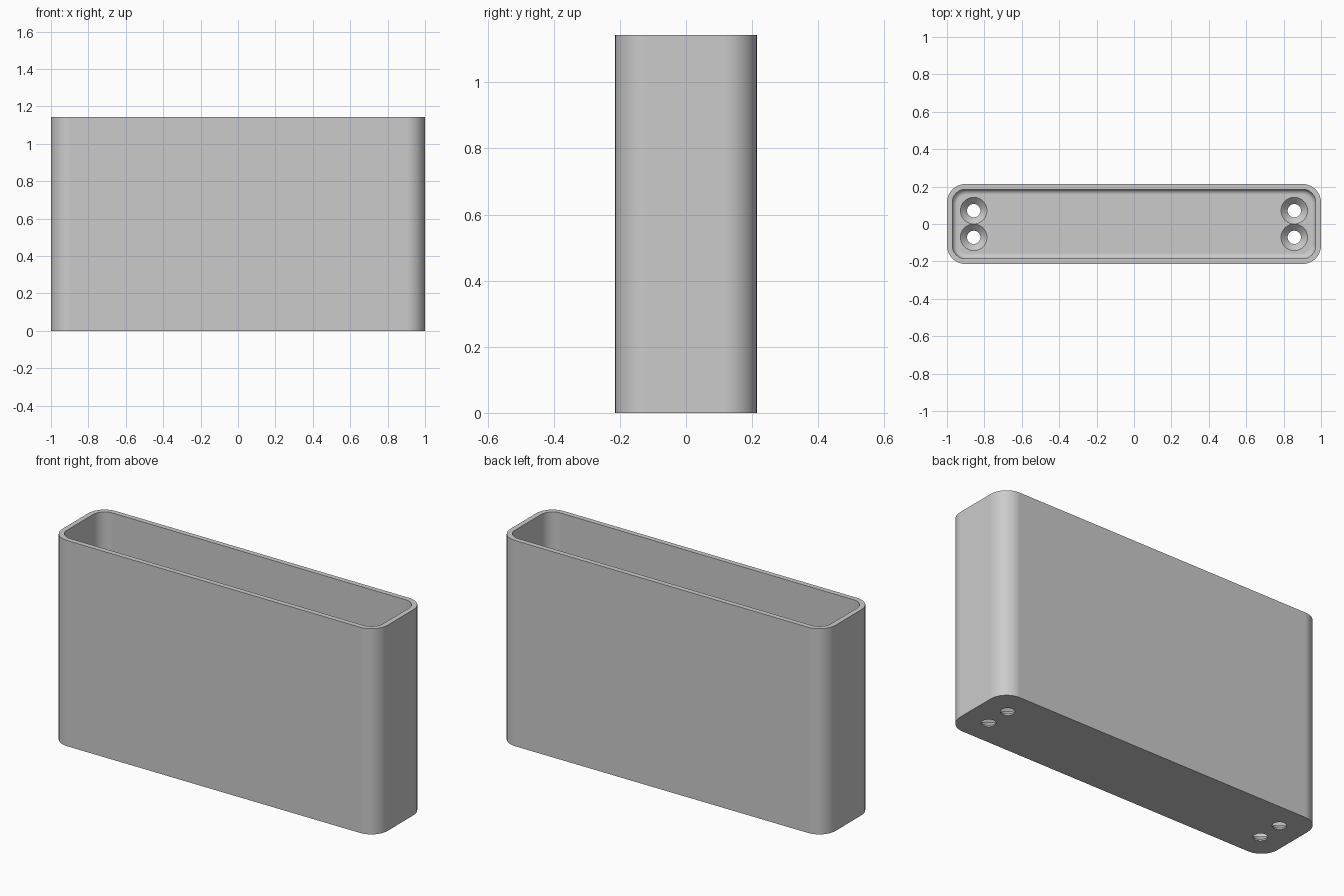
import bpy, bmesh, math

cube = bpy.data.objects.get("Cube")
if cube:
    bpy.data.objects.remove(cube, do_unlink=True)

LENGTH, DEPTH, HEIGHT = 2.0, 0.4286, 1.143
WALL, BASE, CORNER, FILLET = 0.0286, 0.043, 0.1, 0.0286
HOLE_X, HOLE_Y, HOLE_R, SINK_R = 0.857, 0.0714, 0.0357, 0.071

grey = bpy.data.materials.new("plain grey")
grey.use_nodes = True
colour = (0.6, 0.6, 0.6, 1)
grey.diffuse_color = colour
grey.node_tree.nodes["Principled BSDF"].inputs["Base Color"].default_value = colour


def make_object(name, bm):
    bmesh.ops.recalc_face_normals(bm, faces=bm.faces)
    mesh = bpy.data.meshes.new(name)
    bm.to_mesh(mesh)
    bm.free()
    mesh.materials.append(grey)
    obj = bpy.data.objects.new(name, mesh)
    bpy.context.collection.objects.link(obj)
    return obj


def rounded_ring(bm, inset, z, steps=12):
    """Rounded rectangle, moved inwards by inset."""
    r = CORNER - inset
    cx, cy = LENGTH / 2 - CORNER, DEPTH / 2 - CORNER
    ring = []
    for corner, (sx, sy) in enumerate([(1, 1), (-1, 1), (-1, -1), (1, -1)]):
        for i in range(steps + 1):
            a = math.pi / 2 * (corner + i / steps)
            ring.append(bm.verts.new((sx * cx + r * math.cos(a), sy * cy + r * math.sin(a), z)))
    return ring


def round_ring(bm, x, y, r, z, steps=48):
    return [bm.verts.new((x + r * math.cos(math.tau * i / steps),
                          y + r * math.sin(math.tau * i / steps), z)) for i in range(steps)]


def skin(bm, rings):
    """Bridge consecutive rings and cap both ends."""
    for a, b in zip(rings, rings[1:]):
        for i in range(len(a)):
            j = (i + 1) % len(a)
            bm.faces.new((a[i], a[j], b[j], b[i]))
    bm.faces.new(rings[0])
    bm.faces.new(rings[-1])


# Open box: outer wall, rim, inner wall, rounded floor edge
bm = bmesh.new()
profile = [(0, 0), (0, HEIGHT), (WALL, HEIGHT)]
for i in range(7):
    a = math.pi / 2 * i / 6
    profile.append((WALL + FILLET * (1 - math.cos(a)), BASE + FILLET * (1 - math.sin(a))))
skin(bm, [rounded_ring(bm, inset, z) for inset, z in profile])
box = make_object("open_box", bm)

# Countersunk screw holes, two at each end of the floor
bm = bmesh.new()
cone_start = BASE - (SINK_R - HOLE_R)
for sx in (-1, 1):
    for sy in (-1, 1):
        levels = [(HOLE_R, -0.05), (HOLE_R, cone_start), (SINK_R, BASE), (SINK_R, BASE + 0.05)]
        skin(bm, [round_ring(bm, sx * HOLE_X, sy * HOLE_Y, r, z) for r, z in levels])
cutter = make_object("screw_hole_cutter", bm)
cutter.hide_render = True

cut = box.modifiers.new("screw_holes", "BOOLEAN")
cut.operation = "DIFFERENCE"
cut.solver = "EXACT"
cut.object = cutter
bpy.context.view_layer.objects.active = box
bpy.ops.object.select_all(action="DESELECT")
box.select_set(True)
bpy.ops.object.modifier_apply(modifier=cut.name)
bpy.data.objects.remove(cutter, do_unlink=True)

# Smooth corners, crisp rims and clean flat walls
bpy.ops.object.shade_smooth_by_angle(angle=math.radians(30))
weighted = box.modifiers.new("flat_walls", "WEIGHTED_NORMAL")
weighted.keep_sharp = True
